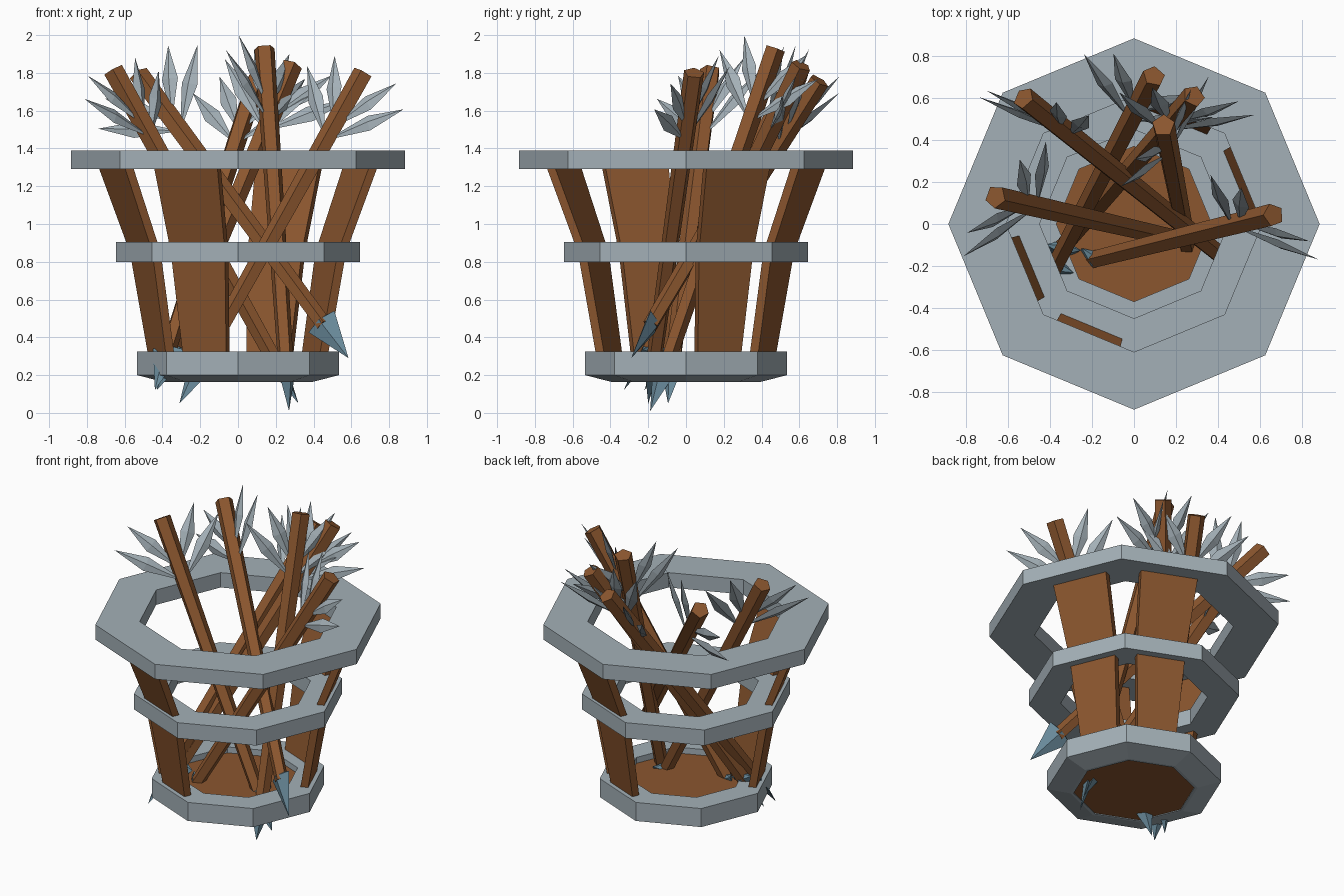
import bpy, bmesh, math
from mathutils import Vector as V

if "Cube" in bpy.data.objects:
    bpy.data.objects.remove(bpy.data.objects["Cube"])


def material(name, rgb):
    m = bpy.data.materials.new(name)
    m.diffuse_color = (*rgb, 1)
    m.use_nodes = True
    m.node_tree.nodes["Principled BSDF"].inputs["Base Color"].default_value = m.diffuse_color
    return m


GREY = material("pale_metal", (0.37, 0.435, 0.475))
BROWN = material("wood_brown", (0.26, 0.094, 0.028))
BLUE = material("steel_blue", (0.14, 0.25, 0.32))


def finish(bm, name, mat):
    bmesh.ops.recalc_face_normals(bm, faces=bm.faces)
    me = bpy.data.meshes.new(name)
    bm.to_mesh(me)
    bm.free()
    me.materials.append(mat)
    ob = bpy.data.objects.new(name, me)
    bpy.context.collection.objects.link(ob)
    return ob


def loft(bm, loops, closed=False):
    """Skin a list of equal-length point loops; cap the ends unless closed."""
    rows = [[bm.verts.new(p) for p in lp] for lp in loops]
    n = len(rows[0])
    for i in range(len(rows) if closed else len(rows) - 1):
        a, b = rows[i], rows[(i + 1) % len(rows)]
        for j in range(n):
            k = (j + 1) % n
            bm.faces.new((a[j], a[k], b[k], b[j]))
    if not closed:
        bm.faces.new(rows[0])
        bm.faces.new(rows[-1])


def octagon_ring(name, profile):
    bm = bmesh.new()
    angles = [i * math.pi / 4 for i in range(8)]
    loft(bm, [[(r * math.cos(a), r * math.sin(a), z) for r, z in profile]
              for a in angles], closed=True)
    finish(bm, name, GREY)


def leaf(bm, root, tip, side, half_w, half_t, frac):
    """Diamond-section blade, widest at frac of the way from root to tip."""
    axis = (tip - root).normalized()
    thick = axis.cross(side).normalized()
    wide = thick.cross(axis)
    mid = root.lerp(tip, frac)
    a, b = bm.verts.new(root), bm.verts.new(tip)
    ring = [bm.verts.new(mid + o) for o in
            (wide * half_w, thick * half_t, -wide * half_w, -thick * half_t)]
    for i in range(4):
        bm.faces.new((a, ring[i], ring[i - 1]))
        bm.faces.new((b, ring[i - 1], ring[i]))


# Octagonal hoops and base
octagon_ring("top_hoop", [(0.885, 1.29), (0.885, 1.39), (0.61, 1.39), (0.61, 1.29)])
octagon_ring("middle_hoop", [(0.645, 0.80), (0.645, 0.905), (0.45, 0.905), (0.45, 0.80)])
octagon_ring("base_hoop", [(0.535, 0.20), (0.535, 0.325), (0.37, 0.325),
                           (0.37, 0.163), (0.39, 0.163)])

# Wooden floor
bm = bmesh.new()
loft(bm, [[(0.372 * math.cos(i * math.pi / 4), 0.372 * math.sin(i * math.pi / 4), z)
           for i in range(8)] for z in (0.168, 0.285)])
finish(bm, "floor", BROWN)

# Bent side planks in two opposite pairs
for deg in (22.5, 67.5, 202.5, 247.5):
    a = math.radians(deg)
    out, tan = V((math.cos(a), math.sin(a), 0)), V((-math.sin(a), math.cos(a), 0))
    bm = bmesh.new()
    loops = []
    for z, r, w in ((0.27, 0.458, 0.122), (0.85, 0.555, 0.155), (1.33, 0.735, 0.183)):
        loops.append([out * (r - t) + tan * s + V((0, 0, z))
                      for t, s in ((0, -w), (0, w), (0.048, w), (0.048, -w))])
    loft(bm, loops)
    finish(bm, "side_plank", BROWN)

# Arrows: upper end, point, direction of the flat vanes
ARROWS = [
    ((-0.526, 0.60, 1.79), (0.585, -0.29, 0.29), (0.76, -0.13, 0.63)),
    ((-0.66, 0.13, 1.815), (0.32, -0.095, 0.05), (0.57, 0.79, 0.21)),
    ((0.665, 0.043, 1.80), (-0.31, -0.20, 0.05), (0.74, -0.58, -0.33)),
    ((0.14, 0.47, 1.93), (0.27, -0.19, 0.01), (-0.60, -0.75, 0.22)),
    ((0.285, 0.61, 1.84), (-0.43, -0.22, 0.12), (0.93, -0.15, -0.31)),
    ((0.095, 0.705, 1.76), (-0.44, -0.33, 0.12), (-0.90, 0.44, 0.02)),
]
for end, tip, u in ARROWS:
    end, tip, u = V(end), V(tip), V(u)
    d = (end - tip).normalized()
    u = (u - d * u.dot(d)).normalized()
    v = d.cross(u)
    # tapered five-sided shaft
    bm = bmesh.new()
    loft(bm, [[c + (u * math.cos(i * math.tau / 5) + v * math.sin(i * math.tau / 5)) * r
               for i in range(5)] for c, r in ((tip + d * 0.24, 0.043), (end, 0.056))])
    finish(bm, "arrow_shaft", BROWN)
    # flat point
    bm = bmesh.new()
    leaf(bm, tip + d * 0.29, tip, u, 0.09, 0.04, 0.08)
    finish(bm, "arrow_point", BLUE)
    # two leaf blades on each side
    bm = bmesh.new()
    for s in (-1, 1):
        for root, along, reach in ((-0.33, 0.02, 0.22), (-0.41, -0.09, 0.345)):
            leaf(bm, end + d * root, end + d * along + u * s * reach, u,
                 0.045, 0.018, 0.55)
    finish(bm, "arrow_feathers", GREY)
